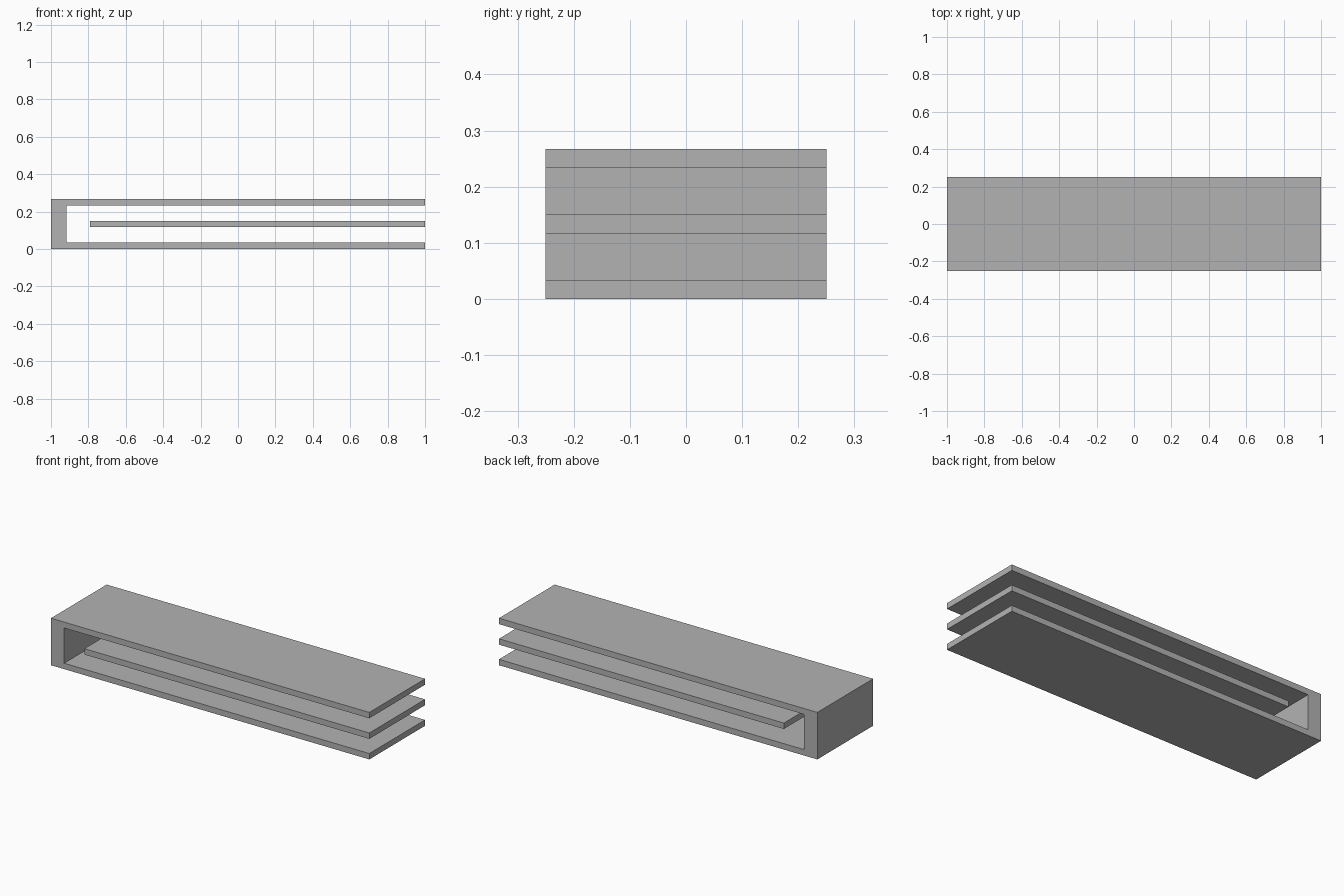
import bpy
import bmesh

cube = bpy.data.objects.get("Cube")
if cube:
    bpy.data.objects.remove(cube, do_unlink=True)

HEIGHT = 0.267
HALF_DEPTH = 0.25
PLATE = 0.0335

grey = bpy.data.materials.new("plain grey")
grey.use_nodes = True
colour = (0.45, 0.45, 0.45, 1)
grey.diffuse_color = colour
grey.node_tree.nodes["Principled BSDF"].inputs["Base Color"].default_value = colour


def extrude_profile(name, points):
    """Extrude an outline in x and z along the whole depth."""
    bm = bmesh.new()
    face = bm.faces.new([bm.verts.new((x, -HALF_DEPTH, z)) for x, z in points])
    result = bmesh.ops.extrude_face_region(bm, geom=[face])
    verts = [v for v in result["geom"] if isinstance(v, bmesh.types.BMVert)]
    bmesh.ops.translate(bm, verts=verts, vec=(0, 2 * HALF_DEPTH, 0))
    bmesh.ops.recalc_face_normals(bm, faces=bm.faces)
    mesh = bpy.data.meshes.new(name)
    bm.to_mesh(mesh)
    bm.free()
    mesh.materials.append(grey)
    obj = bpy.data.objects.new(name, mesh)
    bpy.context.collection.objects.link(obj)
    return obj


# C-shaped shell: bottom plate, end wall and top plate in one piece
wall = -0.917
extrude_profile("shelf_shell", [
    (-1, 0), (1, 0), (1, PLATE), (wall, PLATE),
    (wall, HEIGHT - PLATE), (1, HEIGHT - PLATE), (1, HEIGHT), (-1, HEIGHT),
])

# Free middle shelf, halfway between the plates
low, high = (HEIGHT - PLATE) / 2, (HEIGHT + PLATE) / 2
extrude_profile("middle_shelf", [(-0.79, low), (1, low), (1, high), (-0.79, high)])
